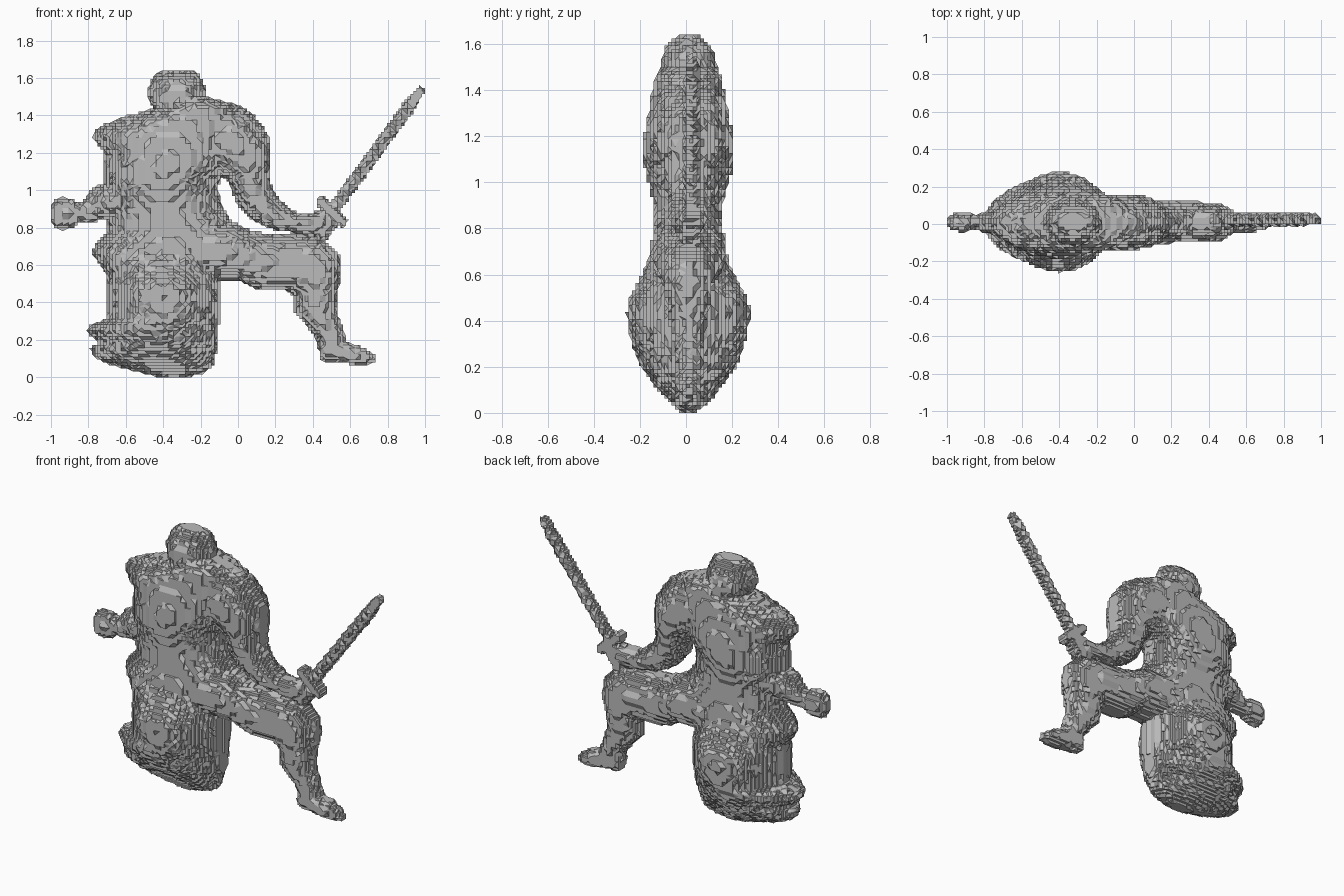
import bpy, bmesh, math
from mathutils import Vector

VOXEL = 1 / 64      # size of the carving steps
SEGMENTS = 32       # points around each cross-section
MID = 0.01          # depth of the plane of symmetry

default_cube = bpy.data.objects.get("Cube")
if default_cube:
    bpy.data.objects.remove(default_cube, do_unlink=True)

stone = bpy.data.materials.new("grey_stone")
stone.use_nodes = True
stone_colour = (0.5, 0.5, 0.5, 1)
stone.diffuse_color = stone_colour
stone.node_tree.nodes["Principled BSDF"].inputs["Base Color"].default_value = stone_colour


def section(bm, start, end, depth, power, middle):
    """One closed ring spanning two silhouette points, bulging to front and back."""
    centre, half = (start + end) / 2, (end - start) / 2
    ring = []
    for step in range(SEGMENTS):
        angle = math.tau * step / SEGMENTS
        across = centre + half * math.cos(angle)
        swell = math.copysign(abs(math.sin(angle)) ** power, math.sin(angle))
        ring.append(bm.verts.new((across.x, middle + depth * swell, across.y)))
    return ring


def carve(obj):
    """Remesh to even cells and snap them, giving the stepped terraces."""
    remesh = obj.modifiers.new("cells", "REMESH")
    remesh.mode = "VOXEL"
    remesh.voxel_size = VOXEL
    graph = bpy.context.evaluated_depsgraph_get()
    stepped = bpy.data.meshes.new_from_object(obj.evaluated_get(graph))
    obj.modifiers.clear()
    bm = bmesh.new()
    bm.from_mesh(stepped)
    for vert in bm.verts:
        vert.co = Vector([round(value / VOXEL) * VOXEL for value in vert.co])
    bmesh.ops.remove_doubles(bm, verts=bm.verts, dist=VOXEL / 10)
    bmesh.ops.triangulate(bm, faces=bm.faces)
    bmesh.ops.recalc_face_normals(bm, faces=bm.faces)
    bm.to_mesh(obj.data)
    bm.free()
    bpy.data.meshes.remove(stepped)
    obj.data.materials.clear()
    obj.data.materials.append(stone)
    for face in obj.data.polygons:
        face.use_smooth = False


def loft(name, stations, power=1.0, middle=MID):
    """Skin a row of sections (x, z, x, z, depth) and carve the result."""
    bm = bmesh.new()
    rings = [section(bm, Vector((xa, za)), Vector((xb, zb)), depth, power, middle)
             for xa, za, xb, zb, depth in stations]
    for lower, upper in zip(rings, rings[1:]):
        for i in range(SEGMENTS):
            j = (i + 1) % SEGMENTS
            bm.faces.new((lower[i], lower[j], upper[j], upper[i]))
    bm.faces.new(rings[0])
    bm.faces.new(rings[-1])
    bmesh.ops.recalc_face_normals(bm, faces=bm.faces)
    mesh = bpy.data.meshes.new(name)
    bm.to_mesh(mesh)
    bm.free()
    obj = bpy.data.objects.new(name, mesh)
    bpy.context.collection.objects.link(obj)
    bpy.context.view_layer.update()
    carve(obj)
    return obj


def rows(table):
    """Level sections from (z, left edge, right edge, depth)."""
    return [(left, z, right, z, depth) for z, left, right, depth in table]


def columns(table):
    """Upright sections from (x, bottom, top, depth)."""
    return [(x, bottom, x, top, depth) for x, bottom, top, depth in table]


def bar(name, start, end, widths, depth, middle):
    """Straight tapered bar with its widths spread evenly along it."""
    start, end = Vector(start), Vector(end)
    side = (end - start).normalized().orthogonal()
    stations = []
    for i, width in enumerate(widths):
        point = start.lerp(end, i / (len(widths) - 1))
        a, b = point + side * width, point - side * width
        stations.append((a.x, a.y, b.x, b.y, min(depth, width * 1.5)))
    return loft(name, stations, 0.7, middle)


# Draped skirt with a ragged hem on the right
loft("skirt", rows([
    (0.0, -.42, -.27, .03), (.03, -.55, -.17, .07), (.06, -.66, -.13, .1),
    (.1, -.76, -.12, .135), (.15, -.8, -.11, .17), (.19, -.74, -.1, .2),
    (.24, -.82, -.1, .225), (.28, -.79, -.1, .24), (.31, -.7, -.1, .25),
    (.38, -.7, -.1, .263), (.44, -.7, -.1, .27), (.5, -.7, -.1, .258),
    (.56, -.71, -.1, .22), (.6, -.74, -.09, .2)]), 1.2)

# Waist, chest and shoulders
loft("torso", rows([
    (.56, -.71, -.1, .22), (.6, -.74, -.09, .2), (.66, -.78, -.06, .175),
    (.71, -.77, 0, .165), (.78, -.7, 0, .155), (.84, -.71, -.03, .15),
    (.9, -.71, -.08, .15), (.98, -.72, -.1, .17), (1.05, -.72, -.1, .19),
    (1.13, -.72, -.04, .196), (1.2, -.71, -.02, .192), (1.23, -.74, 0, .188),
    (1.28, -.78, .03, .18), (1.32, -.77, .06, .17), (1.36, -.7, .07, .165),
    (1.4, -.59, .05, .155), (1.44, -.44, .01, .15), (1.47, -.42, -.05, .135),
    (1.5, -.4, -.17, .12)]), 1.2)

# Head with its hair knot
loft("head", rows([
    (1.4, -.42, -.17, .12), (1.45, -.46, -.17, .13), (1.48, -.48, -.17, .128),
    (1.53, -.49, -.17, .12), (1.56, -.47, -.18, .11), (1.6, -.46, -.2, .09),
    (1.625, -.44, -.21, .06), (1.645, -.4, -.25, .03)]), 1.1)

# Sword arm, bent at the elbow
loft("left_arm", [
    (-.2, 1.1, -.12, 1.48, .14), (-.13, 1.09, 0, 1.46, .15),
    (-.1, 1.08, .08, 1.41, .15), (-.08, 1.07, .17, 1.29, .14),
    (-.06, 1.06, .18, 1.17, .13), (-.04, 1.02, .17, 1.08, .12),
    (-.02, .95, .18, 1.02, .1), (.02, .89, .22, .95, .09),
    (.09, .83, .28, .9, .085), (.18, .79, .33, .87, .08),
    (.3, .77, .4, .88, .07), (.41, .74, .48, .9, .06), (.47, .8, .5, .86, .04)])

# Trailing arm ending in a round fist
loft("right_arm", columns([
    (-1, .83, .92, .025), (-.97, .79, .96, .045), (-.93, .785, .965, .05),
    (-.88, .8, .955, .05), (-.85, .83, .92, .04), (-.82, .82, .96, .05),
    (-.77, .83, 1.02, .06), (-.72, .84, 1.04, .085), (-.6, .84, 1.05, .12)]))

# Raised leg: thigh, then shin, then foot
loft("left_thigh", [
    (-.3, .5, -.25, .85, .16), (-.1, .52, -.02, .83, .15),
    (0, .52, .05, .79, .14), (.1, .465, .12, .775, .12),
    (.22, .46, .25, .765, .11), (.28, .46, .4, .755, .11),
    (.3, .42, .48, .72, .105), (.32, .42, .53, .65, .09)])
loft("left_shin", [
    (.27, .58, .46, .74, .1), (.28, .5, .54, .66, .105),
    (.3, .44, .555, .57, .1), (.3, .34, .535, .46, .085),
    (.36, .28, .525, .36, .07), (.41, .22, .55, .29, .065),
    (.43, .15, .58, .21, .06), (.44, .09, .6, .12, .05)])
loft("left_foot", columns([
    (.43, .09, .2, .045), (.47, .08, .22, .06), (.56, .075, .2, .06),
    (.63, .065, .175, .055), (.69, .065, .15, .045), (.74, .08, .11, .02)]))

# Sword: blade, crossguard and grip
bar("sword_blade", (.46, .83), (.99, 1.55), [.035] * 7 + [.02], .034, .025)
bar("sword_guard", (.425, .955), (.58, .815), [.028, .03, .035, .03, .028], .045, .025)
bar("sword_grip", (.43, .73), (.5, .87), [.03, .05, .06], .05, .02)
